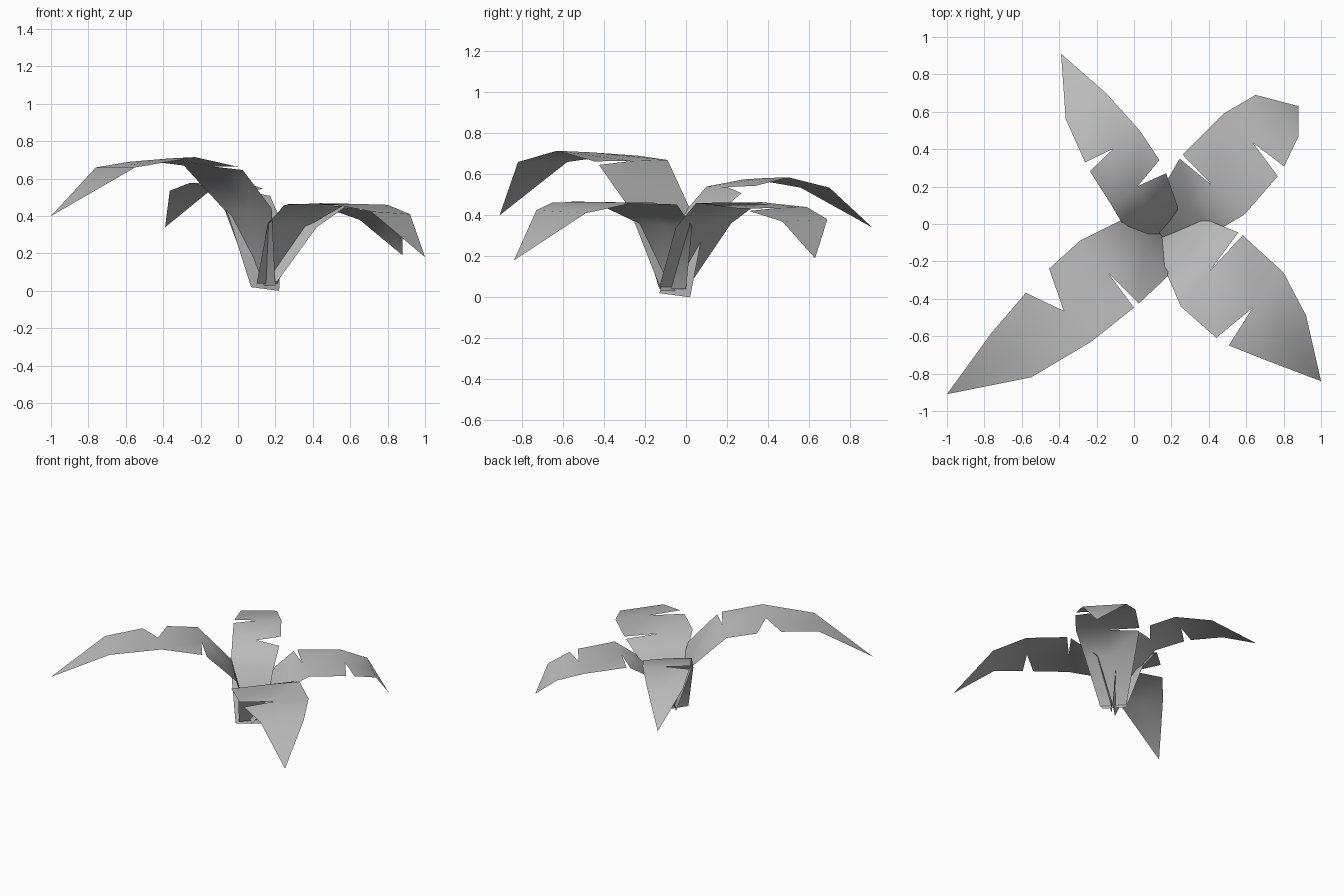
import bpy
import bmesh
from mathutils import Vector

if "Cube" in bpy.data.objects:
    bpy.data.objects.remove(bpy.data.objects["Cube"], do_unlink=True)

# One plain leaf colour
leaf_grey = bpy.data.materials.new("leaf grey")
leaf_grey.use_nodes = True
colour = (0.5, 0.5, 0.5, 1.0)
leaf_grey.diffuse_color = colour
shader = leaf_grey.node_tree.nodes["Principled BSDF"]
shader.inputs["Base Color"].default_value = colour
shader.inputs["Roughness"].default_value = 0.8


def edge_points(points, tears):
    """Return the arriving and leaving point of each row along one leaf edge.

    The two points are the same unless the edge is torn at that row."""
    arriving, leaving = list(points), list(points)
    for row, gap in tears.items():
        here = points[row]
        arriving[row] = here + (points[row - 1] - here).normalized() * gap / 2
        leaving[row] = here + (points[row + 1] - here).normalized() * gap / 2
    return arriving, leaving


def make_leaf(name, rows, tip, tears_a, tears_b):
    """Build a thin leaf from edge pairs in hundredths, root to tip.

    Tears run from the edge in to the midrib."""
    side_a = [Vector(row[:3]) / 100 for row in rows] + [Vector(tip) / 100]
    side_b = [Vector(row[3:]) / 100 for row in rows] + [Vector(tip) / 100]
    midrib = [(a + b) / 2 for a, b in zip(side_a, side_b)]
    a_in, a_out = edge_points(side_a, tears_a)
    b_in, b_out = edge_points(side_b, tears_b)

    bm = bmesh.new()
    for i in range(len(rows)):
        j = i + 1
        half_a = (a_out[i], a_in[j], midrib[j], midrib[i])
        half_b = (midrib[i], midrib[j], b_in[j], b_out[i])
        for corners in (half_a, half_b):
            bm.faces.new([bm.verts.new(point) for point in corners])
    bmesh.ops.remove_doubles(bm, verts=bm.verts[:], dist=0.001)

    # The upper side of the leaf faces up
    bm.normal_update()
    if sum(face.normal.z * face.calc_area() for face in bm.faces) < 0:
        bmesh.ops.reverse_faces(bm, faces=bm.faces[:])
    for face in bm.faces:
        face.smooth = True

    mesh = bpy.data.meshes.new(name)
    bm.to_mesh(mesh)
    bm.free()
    mesh.materials.append(leaf_grey)
    leaf = bpy.data.objects.new(name, mesh)
    bpy.context.collection.objects.link(leaf)
    return leaf


# Long, high leaf
make_leaf(
    "front_right_leaf",
    [
        (8, 1, 3, 20, -12, 3),
        (-7, 2, 43, 18, -28, 44),
        (-29, -9, 67, 1.5, -43.5, 66),
        (-52, -30, 70, -23, -63, 71.5),
        (-76, -58, 66, -55, -82, 66),
    ],
    tip=(-100, -91, 40),
    tears_a={3: 0.18},
    tears_b={2: 0.04},
)

# Low, drooping leaf
make_leaf(
    "front_left_leaf",
    [
        (21, 0, 4, 10, -13, 4),
        (37, 3, 34.5, 16, -23, 36),
        (57, -5, 46, 25, -44, 46),
        (80, -26, 46, 47, -63.5, 47),
        (92, -49, 41, 71, -73, 42.5),
    ],
    tip=(100, -84, 18),
    tears_a={2: 0.03},
    tears_b={3: 0.08},
)

# Broad leaf with a blunt end
make_leaf(
    "back_left_leaf",
    [
        (21, -13, 5, 8, 1, 5),
        (42, -5, 34, 17, 22, 36),
        (59, 5, 46, 25, 36, 46.5),
        (79, 28, 43, 48, 59, 44),
        (88, 47, 37, 65, 69, 38),
    ],
    tip=(88, 63, 19),
    tears_a={3: 0.065},
    tears_b={2: 0.03},
)

# Narrow, pointed leaf
make_leaf(
    "back_right_leaf",
    [
        (7, -13, 2, 22, 2, 0),
        (-5, -2, 40, 23.5, 9, 36),
        (-12, 10, 54, 16, 30.5, 53.5),
        (-25, 30.5, 58, 3, 50, 58.5),
        (-36.5, 56, 53.5, -15, 70, 53.5),
    ],
    tip=(-39, 91, 34),
    tears_a={3: 0.055},
    tears_b={2: 0.09},
)
